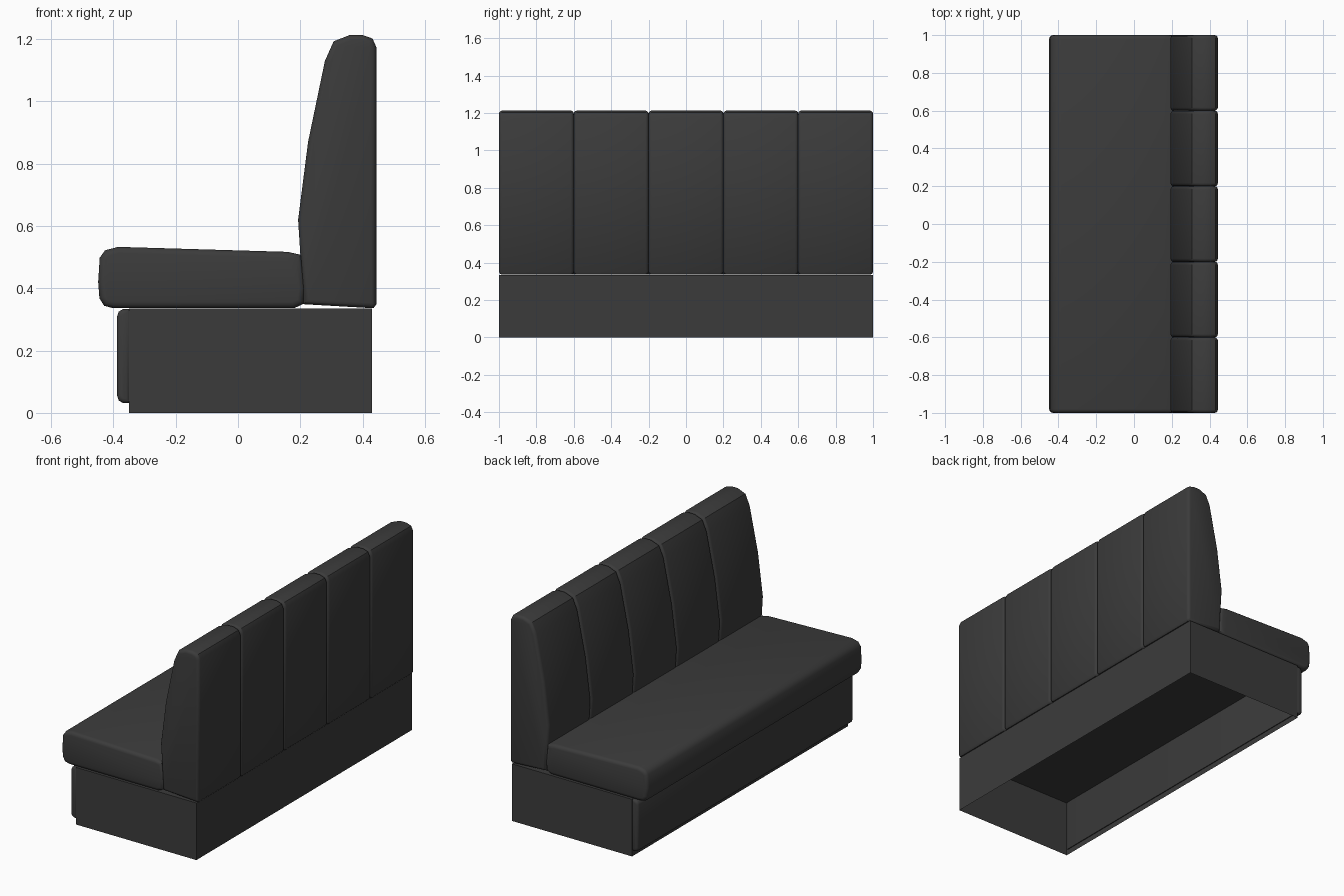
import bpy, bmesh, math

old = bpy.data.objects.get("Cube")
if old:
    bpy.data.objects.remove(old, do_unlink=True)

# single upholstery colour
mat = bpy.data.materials.new("charcoal_leather")
mat.use_nodes = True
colour = (0.044, 0.044, 0.044, 1)
mat.diffuse_color = colour
bsdf = next(n for n in mat.node_tree.nodes if n.type == 'BSDF_PRINCIPLED')
bsdf.inputs["Base Color"].default_value = colour
bsdf.inputs["Roughness"].default_value = 0.6


def finish(name, bm, smooth=True):
    bmesh.ops.recalc_face_normals(bm, faces=bm.faces)
    mesh = bpy.data.meshes.new(name)
    bm.to_mesh(mesh)
    bm.free()
    mesh.materials.append(mat)
    obj = bpy.data.objects.new(name, mesh)
    bpy.context.collection.objects.link(obj)
    if smooth:
        bpy.ops.object.select_all(action='DESELECT')
        obj.select_set(True)
        bpy.context.view_layer.objects.active = obj
        bpy.ops.object.shade_smooth_by_angle(angle=math.radians(40))
    return obj


def cushion(name, profile, y0, y1, round_off):
    """Side profile (x, z) extruded along y, with rounded end seams."""
    bm = bmesh.new()
    cap = bm.faces.new([bm.verts.new((x, y0, z)) for x, z in profile])
    ext = bmesh.ops.extrude_face_region(bm, geom=[cap], use_keep_orig=True)
    verts = [g for g in ext["geom"] if isinstance(g, bmesh.types.BMVert)]
    bmesh.ops.translate(bm, vec=(0, y1 - y0, 0), verts=verts)
    bmesh.ops.recalc_face_normals(bm, faces=bm.faces)
    seams = [e for e in bm.edges if abs(e.verts[0].co.y - e.verts[1].co.y) < 1e-5]
    bmesh.ops.bevel(bm, geom=seams, offset=round_off, segments=3,
                    profile=0.5, affect='EDGES', clamp_overlap=True)
    return finish(name, bm)


# plinth: thin-walled box, open underneath
bm = bmesh.new()
bmesh.ops.create_cube(bm, size=1)
for v in bm.verts:
    v.co = (0.04 + v.co.x * 0.78, v.co.y * 2, (v.co.z + 0.5) * 0.335)
bottom = [f for f in bm.faces if f.calc_center_median().z < 0.01]
bmesh.ops.delete(bm, geom=bottom, context='FACES')
finish("plinth", bm, smooth=False)

# padded kick panel on the plinth
kick = [(-0.345, 0.032), (-0.37, 0.032), (-0.383, 0.04), (-0.388, 0.055),
        (-0.388, 0.31), (-0.383, 0.325), (-0.37, 0.333), (-0.345, 0.333)]
cushion("kick_panel", kick, -1, 1, 0.014)

# seat cushion
seat = [(-0.4, 0.336), (-0.43, 0.344), (-0.445, 0.368), (-0.449, 0.42),
        (-0.444, 0.498), (-0.427, 0.522), (-0.385, 0.533), (0.16, 0.517),
        (0.204, 0.507), (0.216, 0.4), (0.21, 0.35), (0.18, 0.336)]
cushion("seat_cushion", seat, -1, 1, 0.02)

# five upright back cushions
back = [(0.21, 0.349), (0.2, 0.51), (0.193, 0.62), (0.225, 0.87), (0.279, 1.13),
        (0.307, 1.193), (0.358, 1.213), (0.4, 1.213), (0.432, 1.202),
        (0.444, 1.175), (0.444, 0.348), (0.435, 0.336)]
count, width = 5, 0.4
for i in range(count):
    y = -1 + i * width
    cushion("back_cushion_%d" % (i + 1), back, y, y + width, 0.018)
